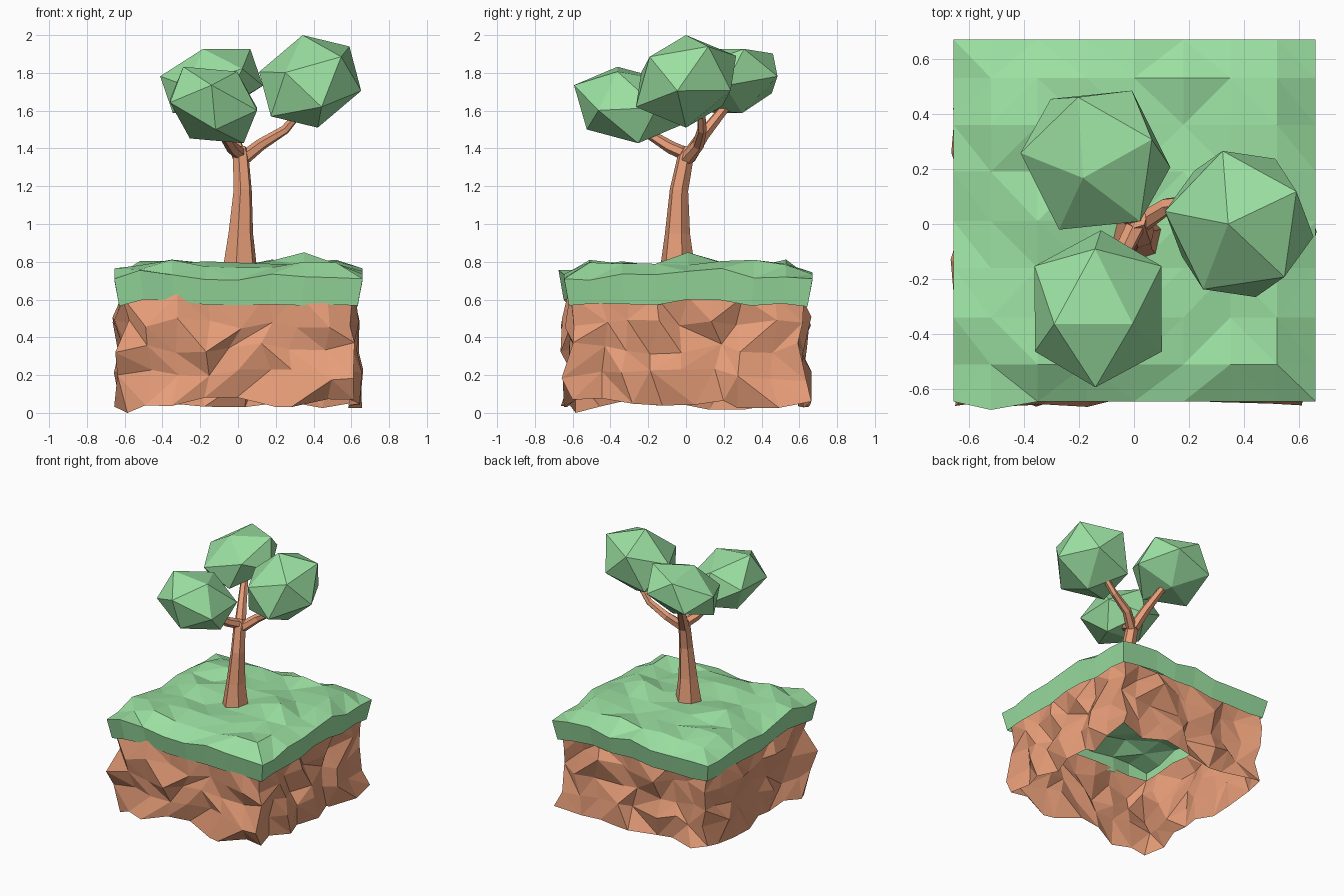
import bpy, bmesh, math, random
from mathutils import Vector, Matrix

if "Cube" in bpy.data.objects:
    bpy.data.objects.remove(bpy.data.objects["Cube"])

random.seed(7)


def material(name, rgb):
    m = bpy.data.materials.new(name)
    m.diffuse_color = (*rgb, 1)
    m.use_nodes = True
    m.node_tree.nodes["Principled BSDF"].inputs["Base Color"].default_value = m.diffuse_color
    return m


GREEN = material("leaf_green", (0.33, 0.75, 0.36))
BROWN = material("earth_brown", (0.80, 0.34, 0.19))


def finish(bm, name, mat):
    bmesh.ops.recalc_face_normals(bm, faces=bm.faces)
    me = bpy.data.meshes.new(name)
    bm.to_mesh(me)
    bm.free()
    me.materials.append(mat)
    ob = bpy.data.objects.new(name, me)
    bpy.context.collection.objects.link(ob)
    return ob


def jit(a):
    return random.uniform(-a, a)


def tri_quad(bm, a, b, c, d):
    # split a quad along a random diagonal
    if random.random() < 0.5:
        a, b, c, d = b, c, d, a
    bm.faces.new((a, b, c))
    bm.faces.new((a, c, d))


def square_loop(n):
    # grid indices round the border of an n x n cell square, anticlockwise
    return ([(i, 0) for i in range(n)] + [(n, i) for i in range(n)]
            + [(n - i, n) for i in range(n)] + [(0, n - i) for i in range(n)])


# grass: bumpy sheet with a skirt that hangs over the soil, open underneath
GRID = [-0.655, -0.52, -0.35, -0.17, 0, 0.18, 0.35, 0.52, 0.66]
N = len(GRID) - 1
bm = bmesh.new()
top = {}
for i, x in enumerate(GRID):
    for j, y in enumerate(GRID):
        rim_x, rim_y = i in (0, N), j in (0, N)
        if rim_x and rim_y:
            z = 0.71
        elif rim_x or rim_y:
            z = 0.725 + jit(0.025)
        else:
            z = 0.785 + jit(0.028)
        top[i, j] = bm.verts.new((x, y + 0.01, z))
top[6, 4].co.z = 0.85
top[1, 0].co += Vector((0, -0.03, 0.03))
top[0, 2].co.z = top[N, 5].co.z = 0.765
for i in range(N):
    for j in range(N):
        tri_quad(bm, top[i, j], top[i + 1, j], top[i + 1, j + 1], top[i, j + 1])
loop = [top[k] for k in square_loop(N)]
hem = [bm.verts.new((v.co.x * 0.96, v.co.y * 0.96, 0.4 * v.co.z + 0.29 + jit(0.012))) for v in loop]
for k in range(len(loop)):
    m = (k + 1) % len(loop)
    bm.faces.new((hem[k], hem[m], loop[m], loop[k]))
finish(bm, "grass", GREEN)

# soil: rough faceted walls, open at top and bottom
bm = bmesh.new()
rows = []
for z in (0.05, 0.2, 0.34, 0.48, 0.62):
    row = []
    for i, j in square_loop(8):
        x, y = (i - 4) * 0.154, (j - 4) * 0.154
        push = 0.05 if z < 0.55 else 0.012
        row.append(bm.verts.new((x + jit(push), y + jit(push), z + jit(min(push, 0.033)))))
    rows.append(row)
rows[0][0].co.z = 0.0
for v in rows[0]:
    v.co.z = max(v.co.z, 0.0)
for lo, hi in zip(rows, rows[1:]):
    for k in range(len(lo)):
        m = (k + 1) % len(lo)
        tri_quad(bm, lo[k], lo[m], hi[m], hi[k])
finish(bm, "soil", BROWN)


# trunk and branches: six-sided tapering tubes along a path of (x, y, z, radius)
def tube(name, path, sides=6):
    bm = bmesh.new()
    pts = [Vector(p[:3]) for p in path]
    rings = []
    for k, p in enumerate(pts):
        d = (pts[min(k + 1, len(pts) - 1)] - pts[max(k - 1, 0)]).normalized()
        q = Vector((0, 0, 1)).rotation_difference(d)
        ring = []
        for s in range(sides):
            a = math.tau * s / sides + 0.3
            ring.append(bm.verts.new(p + q @ Vector((math.cos(a), math.sin(a), 0)) * path[k][3]))
        rings.append(ring)
    for lo, hi in zip(rings, rings[1:]):
        for s in range(sides):
            t = (s + 1) % sides
            bm.faces.new((lo[s], lo[t], hi[t], hi[s]))
    bm.faces.new(rings[0])
    bm.faces.new(rings[-1])
    finish(bm, name, BROWN)


tube("trunk", [(0.01, -0.045, 0.74, 0.098), (0.015, -0.045, 0.95, 0.068), (0.025, -0.037, 1.18, 0.05),
               (0.015, -0.003, 1.35, 0.044), (0.01, 0.02, 1.4, 0.038)])
tube("right_branch", [(0.02, 0.0, 1.34, 0.038), (0.12, 0.065, 1.42, 0.032), (0.25, 0.085, 1.5, 0.025),
                      (0.33, 0.08, 1.6, 0.022)])
tube("back_branch", [(0.01, 0.01, 1.35, 0.042), (-0.03, 0.09, 1.47, 0.034), (-0.09, 0.21, 1.62, 0.026)])
tube("front_branch", [(0.01, 0.0, 1.37, 0.036), (-0.03, -0.08, 1.405, 0.034), (-0.08, -0.2, 1.48, 0.026)])


# leaves: icosahedra stretched so one corner and two of its neighbours land on given offsets
def leaf_ball(name, centre, apex, first, last):
    bm = bmesh.new()
    bmesh.ops.create_icosphere(bm, subdivisions=1, radius=1)
    vs = sorted((v.co.copy() for v in bm.verts), key=lambda c: -c.z)
    ring = sorted(vs[1:6], key=lambda c: math.atan2(c.y, c.x))
    src = Matrix((vs[0], ring[0], ring[2])).transposed()
    dst = Matrix((apex, first, last)).transposed()
    fit = dst @ src.inverted()
    for v in bm.verts:
        v.co = fit @ v.co + Vector(centre)
    finish(bm, name, GREEN)


leaf_ball("right_leaves", (0.382, 0, 1.755), (-0.04, 0, 0.245), (0.208, 0.118, 0.185), (-0.27, 0.046, 0.05))
leaf_ball("back_leaves", (-0.14, 0.232, 1.757), (-0.045, -0.065, 0.17), (0.205, 0.075, 0.17), (-0.272, 0.026, 0.025))
leaf_ball("front_leaves", (-0.13, -0.308, 1.63), (-0.01, -0.285, 0.105), (0.125, -0.055, 0.177), (-0.23, -0.155, 0.013))
